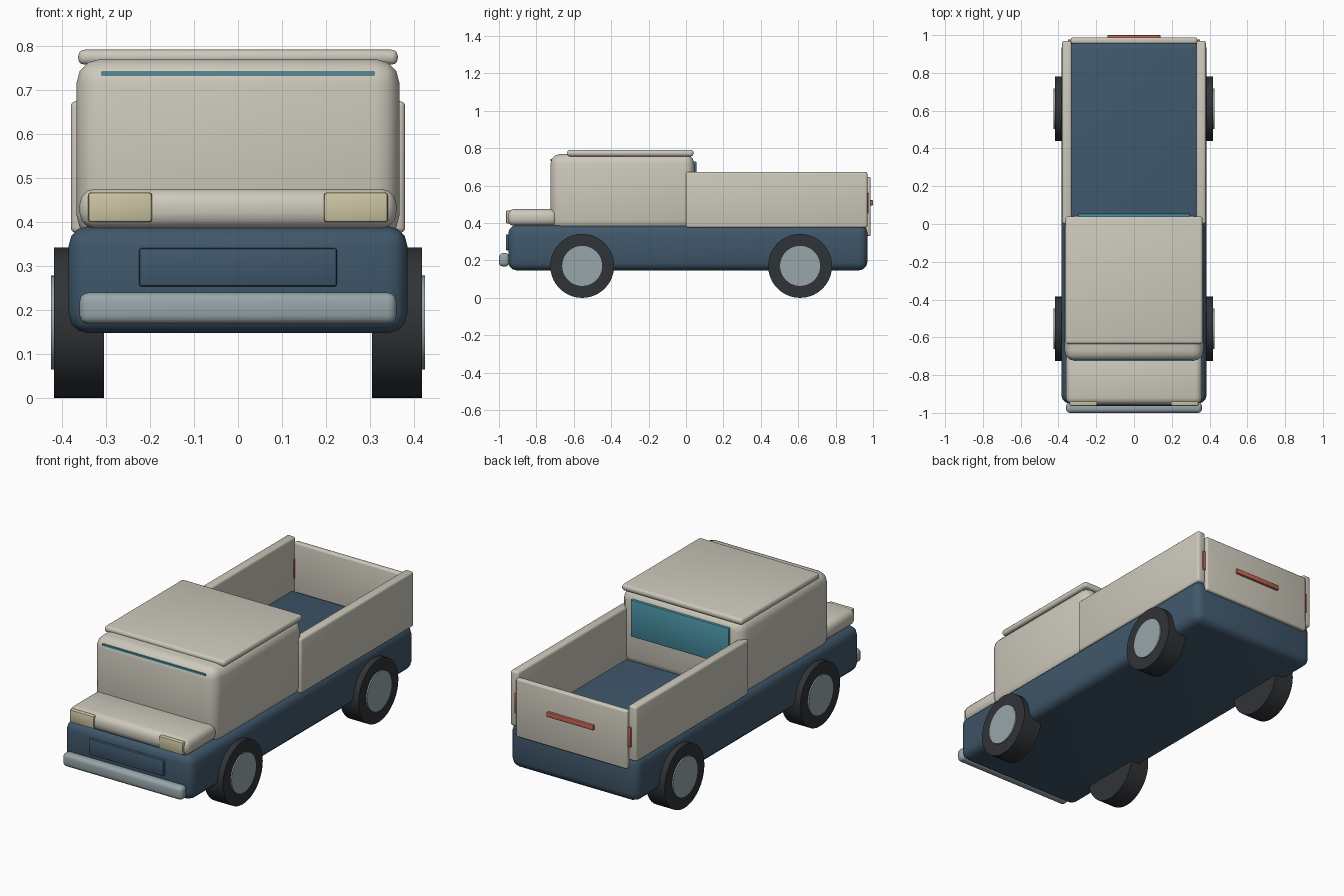
import bpy, bmesh, math
from mathutils import Matrix, Vector

default = bpy.data.objects.get("Cube")
if default:
    bpy.data.objects.remove(default, do_unlink=True)


def material(name, rgb):
    m = bpy.data.materials.new(name)
    m.use_nodes = True
    m.diffuse_color = (*rgb, 1)
    m.node_tree.nodes["Principled BSDF"].inputs["Base Color"].default_value = (*rgb, 1)
    return m


CREAM = material("cream paint", (0.61, 0.58, 0.50))
BLUE = material("navy paint", (0.05, 0.095, 0.145))
CHROME = material("dull chrome", (0.31, 0.38, 0.40))
LAMP = material("pale yellow lamp", (0.60, 0.55, 0.36))
GLASS = material("teal glass", (0.065, 0.28, 0.36))
RED = material("red lamp", (0.55, 0.13, 0.08))
RUBBER = material("black rubber", (0.03, 0.033, 0.037))


def finish(name, bm, mat):
    mesh = bpy.data.meshes.new(name)
    bm.to_mesh(mesh)
    bm.free()
    mesh.materials.append(mat)
    mesh.shade_smooth()
    mesh.set_sharp_from_angle(angle=math.radians(40))
    obj = bpy.data.objects.new(name, mesh)
    bpy.context.collection.objects.link(obj)
    return obj


def box(name, x, y, z, mat, bevel=0.0, segments=3):
    """Rounded box from its (low, high) range on each axis."""
    bm = bmesh.new()
    bmesh.ops.create_cube(bm, size=1)
    ranges = (x, y, z)
    for v in bm.verts:
        v.co = Vector([lo + (hi - lo) * (c + 0.5) for c, (lo, hi) in zip(v.co, ranges)])
    if bevel:
        bmesh.ops.bevel(bm, geom=bm.edges[:], offset=bevel, segments=segments,
                        profile=0.5, affect='EDGES', clamp_overlap=True)
    return finish(name, bm, mat)


def disc(name, x, y, z, radius, mat):
    """Cylinder lying along x."""
    bm = bmesh.new()
    bmesh.ops.create_cone(bm, cap_ends=True, segments=40, radius1=radius,
                          radius2=radius, depth=x[1] - x[0])
    turn = Matrix.Rotation(math.pi / 2, 4, 'Y')
    bmesh.ops.transform(bm, matrix=Matrix.Translation((sum(x) / 2, y, z)) @ turn, verts=bm.verts)
    return finish(name, bm, mat)


def span(half):
    return (-half, half)


# Body shell
box("chassis", span(0.385), (-0.95, 0.97), (0.147, 0.39), BLUE, 0.045)
box("cab", span(0.367), (-0.725, 0.045), (0.36, 0.77), CREAM, 0.055)
box("roof", span(0.363), (-0.635, 0.04), (0.757, 0.791), CREAM, 0.014)
box("hood", span(0.36), (-0.955, -0.685), (0.385, 0.475), CREAM, 0.035)

# Glass
box("windshield", span(0.31), (-0.7255, -0.70), (0.732, 0.742), GLASS)
box("rear_window", span(0.295), (0.03, 0.055), (0.53, 0.73), GLASS, 0.004, 2)

# Front details
box("grille", span(0.225), (-0.963, -0.94), (0.253, 0.34), BLUE, 0.006, 2)
box("front_bumper", span(0.36), (-1.0, -0.945), (0.168, 0.239), CHROME, 0.02)

# Cargo bed
box("tailgate", span(0.335), (0.955, 0.987), (0.33, 0.647), CREAM, 0.01)
box("tailgate_bar", span(0.14), (0.98, 1.0), (0.495, 0.522), RED, 0.004, 2)

# Paired parts, the model's left being +x
for side, s in (("left", 1), ("right", -1)):
    def mirror(lo, hi):
        return tuple(sorted((s * lo, s * hi)))

    box(side + "_bed_wall", mirror(0.33, 0.38), (0.0, 0.97), (0.375, 0.674), CREAM, 0.012)
    box(side + "_headlight", mirror(0.195, 0.341), (-0.963, -0.93), (0.399, 0.467), LAMP, 0.007, 2)
    box(side + "_tail_light", mirror(0.325, 0.35), (0.95, 0.977), (0.45, 0.56), RED, 0.003, 2)
    for end, y in (("front", -0.555), ("rear", 0.61)):
        disc(f"{end}_{side}_tire", mirror(0.305, 0.418), y, 0.171, 0.171, RUBBER)
        disc(f"{end}_{side}_hub", mirror(0.36, 0.425), y, 0.171, 0.107, CHROME)
